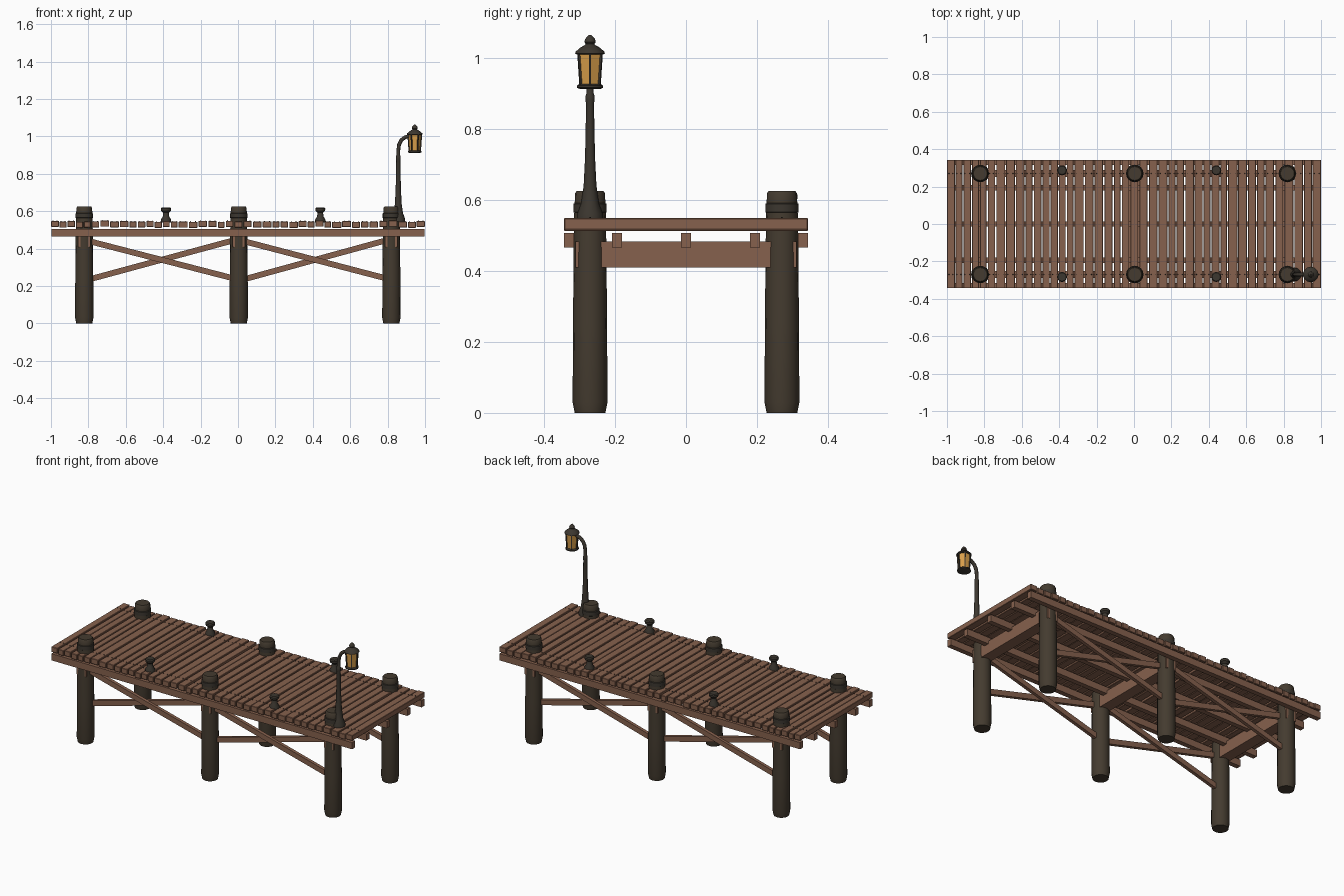
import bpy, bmesh, math, random
from mathutils import Vector, Matrix

random.seed(4)
cube = bpy.data.objects.get("Cube")
if cube:
    bpy.data.objects.remove(cube, do_unlink=True)


def material(name, rgb):
    m = bpy.data.materials.new(name)
    m.use_nodes = True
    m.diffuse_color = (*rgb, 1)
    m.node_tree.nodes["Principled BSDF"].inputs["Base Color"].default_value = (*rgb, 1)
    return m


WOOD = material("brown wood", (0.24, 0.12, 0.075))
PILE = material("dark weathered wood", (0.058, 0.044, 0.029))
IRON = material("dark iron", (0.045, 0.038, 0.029))
GLASS = material("amber glass", (0.70, 0.35, 0.07))


def finish(name, bm, mat, smooth=False):
    bmesh.ops.recalc_face_normals(bm, faces=bm.faces)
    mesh = bpy.data.meshes.new(name)
    bm.to_mesh(mesh)
    bm.free()
    mesh.materials.append(mat)
    obj = bpy.data.objects.new(name, mesh)
    bpy.context.collection.objects.link(obj)
    if smooth:
        bpy.ops.object.select_all(action='DESELECT')
        obj.select_set(True)
        bpy.context.view_layer.objects.active = obj
        bpy.ops.object.shade_smooth_by_angle(angle=math.radians(35))
    return obj


def box(name, centre, size, mat, bevel=0.0):
    bm = bmesh.new()
    bmesh.ops.create_cube(bm, size=1, matrix=Matrix.Translation(centre) @ Matrix.Diagonal((*size, 1)))
    if bevel:
        bmesh.ops.bevel(bm, geom=bm.edges[:], offset=bevel, segments=1, affect='EDGES')
    return finish(name, bm, mat)


def bar(name, start, end, width, height, mat):
    """Square-section bar running between two points."""
    a, b = Vector(start), Vector(end)
    turn = (b - a).to_track_quat('X', 'Z').to_matrix().to_4x4()
    bm = bmesh.new()
    bmesh.ops.create_cube(bm, size=1, matrix=Matrix.Translation((a + b) / 2) @ turn
                          @ Matrix.Diagonal(((b - a).length, width, height, 1)))
    return finish(name, bm, mat)


def lathe(name, profile, x, y, mat, sides=16, smooth=True):
    """Solid of revolution from (radius, height) pairs, closed at both ends."""
    bm = bmesh.new()
    rings = []
    for r, z in profile:
        angles = [math.tau * i / sides for i in range(sides)]
        rings.append([bm.verts.new((x + r * math.cos(t), y + r * math.sin(t), z)) for t in angles])
    for low, high in zip(rings, rings[1:]):
        for i in range(sides):
            j = (i + 1) % sides
            bm.faces.new((low[i], low[j], high[j], high[i]))
    bm.faces.new(rings[0])
    bm.faces.new(rings[-1])
    return finish(name, bm, mat, smooth)


# Deck planks with slightly uneven widths and heights, and nails at both ends
COUNT = 42
widths = [random.uniform(0.85, 1.15) for _ in range(COUNT)]
scale = 2 / sum(widths)
left = -1.0
nails = bmesh.new()
for i, w in enumerate(widths):
    w *= scale
    gap = random.uniform(0.004, 0.009) if 0 < i < COUNT - 1 else 0.003
    x, lift = left + w / 2, random.uniform(-0.003, 0.003)
    if i in (0, COUNT - 1):
        lift = 0.002
    box(f"deck_plank_{i + 1}", (x, 0, 0.53 + lift), (w - gap, 0.686, 0.032), WOOD, 0.002)
    for side in (-1, 1):
        for dx in (-0.25, 0.25):
            bmesh.ops.create_cone(nails, cap_ends=True, segments=6, radius1=0.003, radius2=0.002,
                                  depth=0.004,
                                  matrix=Matrix.Translation((x + dx * w, side * 0.27, 0.547 + lift)))
    left += w
finish("deck_nails", nails, IRON)

# Long joists under the planks
for y in (-0.329, -0.194, 0, 0.194, 0.329):
    box("deck_joist", (0, y, 0.486), (1.995, 0.029, 0.04), WOOD)

# Piles with collars, and a cross beam joining each pair
PILE_X = (-0.822, 0.004, 0.82)
PILE_Y = 0.27
pile_profile = [(0.043, 0), (0.049, 0.03), (0.048, 0.25), (0.045, 0.55), (0.043, 0.595),
                (0.042, 0.618), (0.037, 0.625)]
collar_profile = [(0.042, 0.562), (0.047, 0.565), (0.047, 0.588), (0.042, 0.591)]
for x in PILE_X:
    box("cross_beam", (x, 0, 0.446), (0.066, 0.622, 0.073), WOOD)
    for y in (-PILE_Y, PILE_Y):
        lathe("pile", pile_profile, x, y, PILE)
        lathe("pile_collar", collar_profile, x, y, IRON)

# Crossed braces between neighbouring piles on both sides
for a, b in zip(PILE_X, PILE_X[1:]):
    for y in (-PILE_Y, PILE_Y):
        for za, zb, dy in ((0.44, 0.24, -0.008), (0.235, 0.445, 0.008)):
            bar("diagonal_brace", (a + 0.025, y + dy, za), (b - 0.025, y + dy, zb), 0.02, 0.031, WOOD)

# Mooring posts
post_profile = [(0.027, 0.54), (0.027, 0.556), (0.017, 0.572), (0.015, 0.592),
                (0.026, 0.602), (0.027, 0.614), (0.022, 0.62)]
for x in (-0.385, 0.44):
    for y in (-0.283, 0.287):
        lathe("mooring_post", post_profile, x, y, IRON, 12)

# Lamp post with a spreading foot
LX, LY = 0.945, -PILE_Y
lathe("lamp_post", [(0.037, 0.545), (0.036, 0.56), (0.025, 0.59), (0.018, 0.64), (0.014, 0.72),
                    (0.011, 0.87), (0.013, 0.88), (0.013, 0.89), (0.010, 0.9), (0.010, 0.935)],
      0.857, LY, IRON, 12)

# Curved lamp arm
curve = bpy.data.curves.new("lamp_arm", 'CURVE')
curve.dimensions = '3D'
curve.bevel_depth = 0.010
curve.bevel_resolution = 2
curve.use_fill_caps = True
spline = curve.splines.new('POLY')
path = [(0.857, 0.925), (0.861, 0.955), (0.873, 0.98), (0.893, 0.995), (0.917, 1.003), (LX, 1.015)]
spline.points.add(len(path) - 1)
for point, (x, z) in zip(spline.points, path):
    point.co = (x, LY, z, 1)
curve.materials.append(IRON)
bpy.context.collection.objects.link(bpy.data.objects.new("lamp_arm", curve))

# Lantern: base plate, six glass panes, corner bars and roof with a finial
lathe("lantern_base", [(0.030, 0.912), (0.037, 0.915), (0.037, 0.921), (0.031, 0.925)], LX, LY, IRON, 12)
lathe("lantern_glass", [(0.029, 0.922), (0.036, 1.013)], LX, LY, GLASS, 6, False)
for i in range(6):
    c, s = math.cos(i * math.pi / 3), math.sin(i * math.pi / 3)
    bar("lantern_bar", (LX + 0.030 * c, LY + 0.030 * s, 0.92),
        (LX + 0.037 * c, LY + 0.037 * s, 1.014), 0.006, 0.006, IRON)
lathe("lantern_roof", [(0.036, 1.008), (0.042, 1.011), (0.040, 1.017), (0.027, 1.028), (0.015, 1.035),
                       (0.012, 1.038), (0.016, 1.043), (0.014, 1.052), (0.006, 1.061), (0.002, 1.064)],
      LX, LY, IRON, 12)
